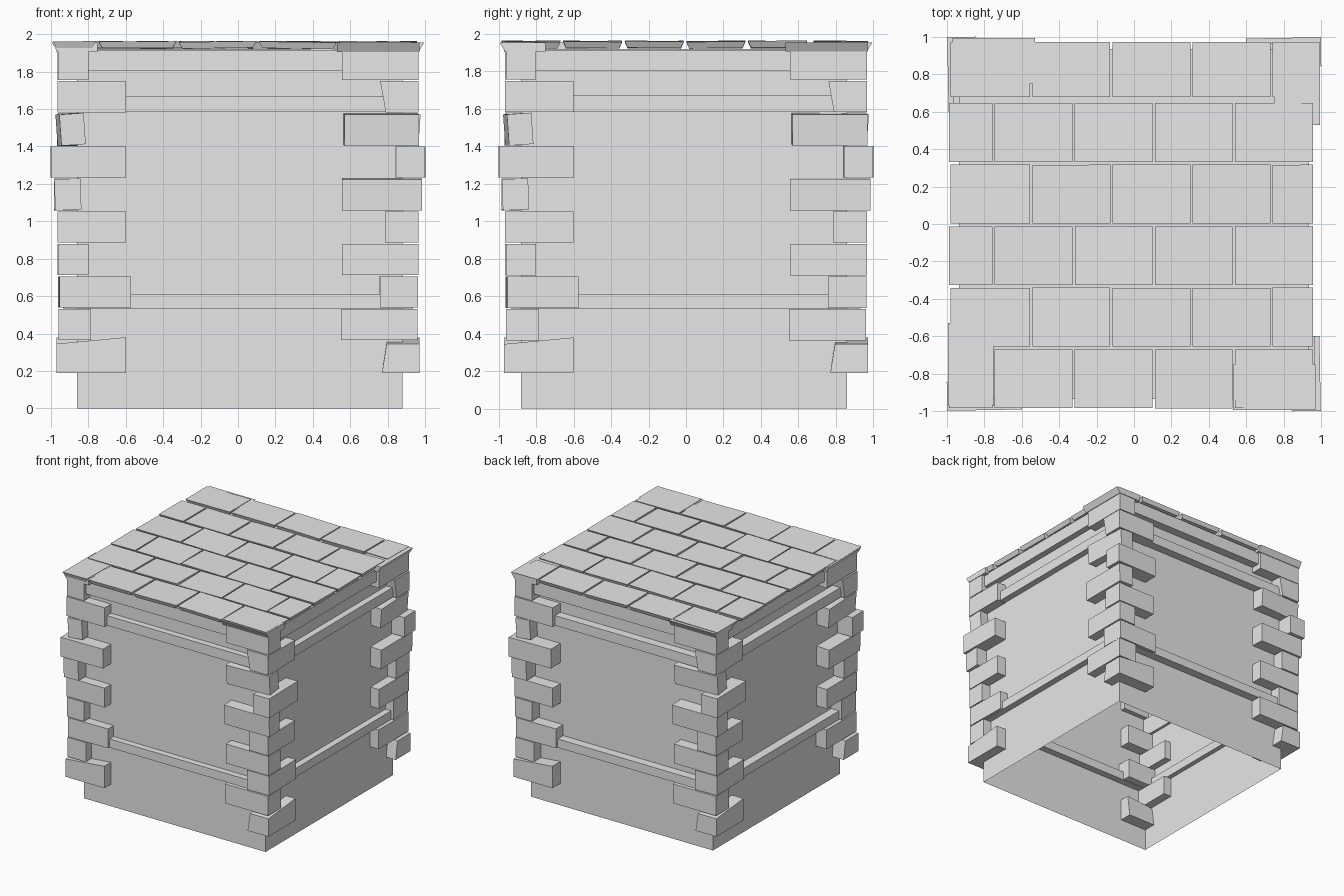
import bpy
import bmesh
import math
import random
from mathutils import Matrix, Vector

random.seed(4)

cube = bpy.data.objects.get("Cube")
if cube:
    bpy.data.objects.remove(cube, do_unlink=True)

# Single flat stone colour
stone = bpy.data.materials.new("stone_grey")
stone.use_nodes = True
colour = (0.8, 0.8, 0.8, 1.0)
stone.diffuse_color = colour
stone.node_tree.nodes["Principled BSDF"].inputs["Base Color"].default_value = colour


def add_block(bm, low, high):
    """Add a box between two corners and return its vertices."""
    low, high = Vector(low), Vector(high)
    size = high - low
    matrix = Matrix.Translation((low + high) / 2) @ Matrix.Diagonal((*size, 1))
    return bmesh.ops.create_cube(bm, size=1, matrix=matrix)["verts"]


def turn(bm, verts, axis, degrees):
    """Turn vertices about their own centre."""
    centre = sum((v.co for v in verts), Vector()) / len(verts)
    bmesh.ops.rotate(bm, verts=verts, cent=centre,
                     matrix=Matrix.Rotation(math.radians(degrees), 3, axis))


def make_object(name, bm, location=(0, 0, 0), quarter=0):
    mesh = bpy.data.meshes.new(name)
    bm.to_mesh(mesh)
    bm.free()
    mesh.materials.append(stone)
    obj = bpy.data.objects.new(name, mesh)
    obj.location = location
    obj.rotation_euler.z = quarter * math.pi / 2
    bpy.context.collection.objects.link(obj)
    return obj


def four_sides(name, bm, location=(0, 0, 0)):
    """Repeat one part around the four sides."""
    first = make_object(name + "_1", bm, location)
    for quarter in range(1, 4):
        copy = bpy.data.objects.new(f"{name}_{quarter + 1}", first.data)
        copy.location = location
        copy.rotation_euler.z = quarter * math.pi / 2
        bpy.context.collection.objects.link(copy)


# Wall shell, open underneath
bm = bmesh.new()
add_block(bm, (-0.87, -0.87, 0), (0.87, 0.87, 1.92))
floor = [f for f in bm.faces if f.normal.z < -0.9]
bmesh.ops.delete(bm, geom=floor, context="FACES")
make_object("walls", bm, (0.01, -0.01, 0))

# Horizontal bands running between the corner stones
bands = {"lower_band": (0.535, 0.61),
         "upper_band": (1.585, 1.67),
         "top_band": (1.805, 1.915)}
for name, (bottom, top) in bands.items():
    bm = bmesh.new()
    add_block(bm, (-0.9, -0.935, bottom), (0.9, -0.82, top))
    four_sides(name, bm)

# Corner stones: inner x, inner y, outer x, outer y, tilt, yaw
ROWS = [
    (0.77, 0.60, 0.97, 0.97, 0, 0),
    (0.55, 0.785, 0.96, 0.96, 0, 0),
    (0.755, 0.575, 0.96, 0.955, 0, 1),
    (0.555, 0.80, 0.965, 0.96, 0, 0),
    (0.785, 0.60, 0.965, 0.965, 0, 0),
    (0.555, 0.84, 0.985, 0.98, 2, 0),
    (0.84, 0.60, 0.995, 1.0, 0, 1),
    (0.565, 0.83, 0.965, 0.96, 4, 3),
    (0.79, 0.60, 0.965, 0.965, 0, 0),
    (0.555, 0.80, 0.965, 0.96, 0, 0),
]
LEAN = {0: 0.025, 8: -0.03}
bm = bmesh.new()
for row, (in_x, in_y, out_x, out_y, tilt, yaw) in enumerate(ROWS):
    bottom = 0.19 + 0.174 * row
    top = bottom + (0.155 if row in (0, 9) else 0.167)
    verts = add_block(bm, (in_x, -out_y, bottom), (out_x, -in_y, top))
    for v in verts:
        if v.co.z > bottom + 0.1:
            if v.co.x < in_x + 0.01:
                v.co.x += LEAN.get(row, 0)
            if row == 0 and v.co.y > -in_y - 0.01:
                v.co.z += 0.035
    turn(bm, verts, "X", tilt)
    turn(bm, verts, "Z", yaw)
four_sides("corner_stones", bm)

# Corner slabs that flare out under the roof edge
bm = bmesh.new()
for v in add_block(bm, (0.53, -0.995, 1.905), (0.97, -0.75, 1.955)):
    if v.co.z < 1.93 and v.co.y < -0.9:
        v.co.y += 0.03
four_sides("corner_slab", bm)

# Roof tiles laid in staggered courses
PITCH = 0.428
for course in range(6):
    front = -0.985 + 0.329 * course
    back = front + 0.315
    if course == 5:
        front, back = 0.68, 0.972
    left_end = -0.99 if course % 2 == 0 else -0.98
    joint = -0.745 if course % 2 == 0 else -0.543
    edges = [left_end] + [joint + PITCH * i for i in range(5)]
    edges = [e for e in edges if e < 0.9] + [0.97]
    bm = bmesh.new()
    for left, right in zip(edges, edges[1:]):
        verts = add_block(bm, (left, front, 1.925), (right - 0.012, back, 1.96))
        for v in verts:
            if v.co.z < 1.94:
                v.co.x += 0.02 if v.co.x < (left + right) / 2 else -0.02
                v.co.y += 0.015 if v.co.y < (front + back) / 2 else -0.015
        turn(bm, verts, "Y", random.uniform(-1, 1))
        turn(bm, verts, "X", random.uniform(-1, 1))
    make_object(f"roof_course_{course + 1}", bm)
